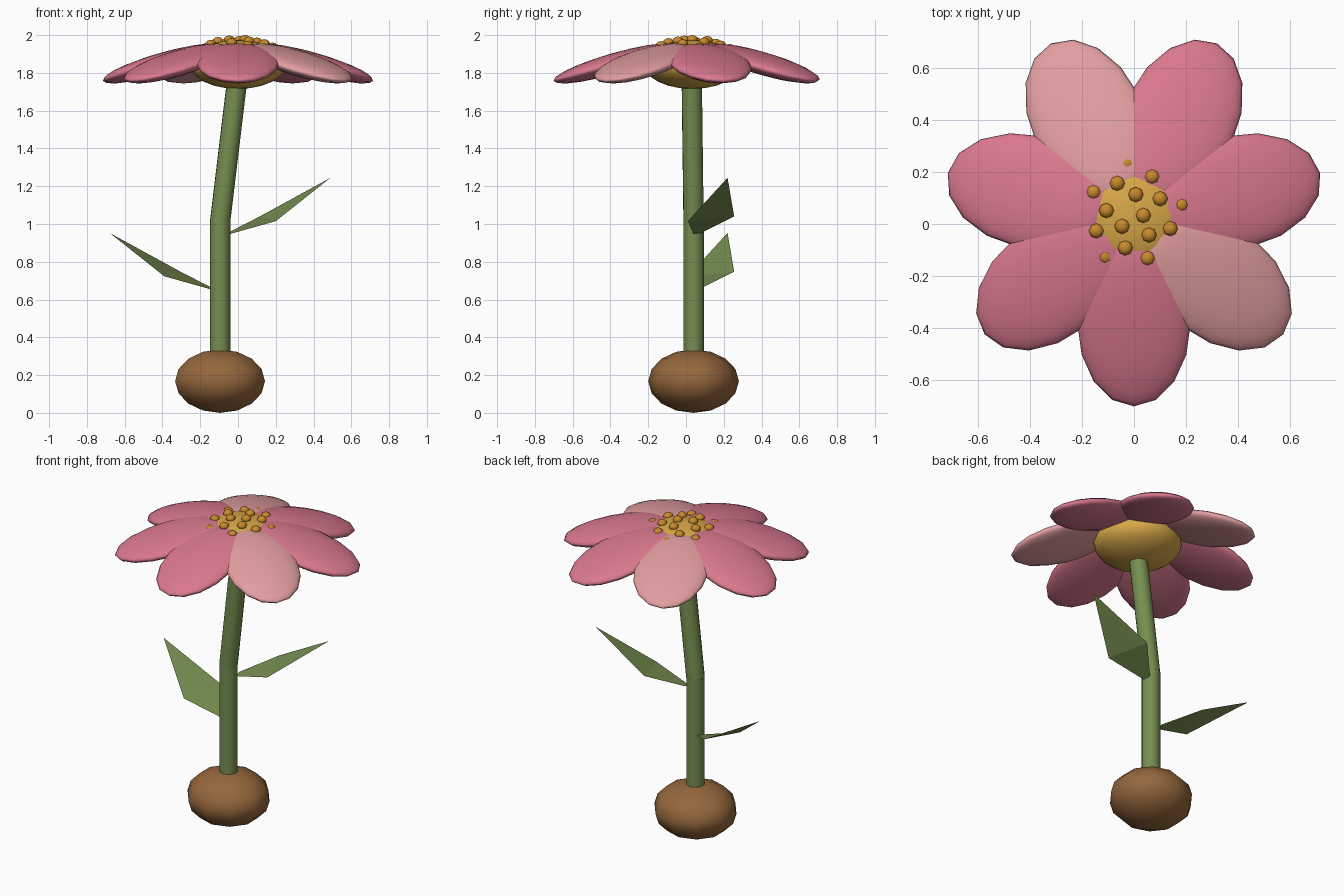
import bpy, math
from mathutils import Vector

cube = bpy.data.objects.get("Cube")
if cube:
    bpy.data.objects.remove(cube, do_unlink=True)


def material(name, r, g, b):
    m = bpy.data.materials.new(name)
    m.use_nodes = True
    m.diffuse_color = (r, g, b, 1)
    m.node_tree.nodes["Principled BSDF"].inputs["Base Color"].default_value = (r, g, b, 1)
    return m


pink = material("rose_pink", 0.70, 0.19, 0.27)
pale = material("pale_pink", 0.76, 0.34, 0.35)
green = material("stem_green", 0.18, 0.27, 0.08)
brown = material("soil_brown", 0.30, 0.135, 0.045)
yellow = material("golden_yellow", 0.68, 0.39, 0.065)
orange = material("pollen_orange", 0.58, 0.25, 0.025)


def finish(name, mat):
    ob = bpy.context.object
    ob.name = name
    ob.data.materials.append(mat)
    bpy.ops.object.shade_smooth_by_angle(angle=math.radians(50))
    return ob


def ellipsoid(name, mat, loc, size, rot=(0, 0, 0), segs=16, rings=10):
    bpy.ops.mesh.primitive_uv_sphere_add(segments=segs, ring_count=rings, radius=1,
                                         location=loc, rotation=rot)
    bpy.context.object.scale = size
    return finish(name, mat)


def rod(name, mat, start, end, radius):
    a, b = Vector(start), Vector(end)
    bpy.ops.mesh.primitive_cylinder_add(vertices=16, radius=radius, depth=(b - a).length,
                                        location=(a + b) / 2)
    bpy.context.object.rotation_euler = (b - a).to_track_quat('Z', 'Y').to_euler()
    return finish(name, mat)


STEM_X, STEM_Y = -0.095, 0.04
HEAD_Y = 0.033

# Soil ball and bent stem
ellipsoid("soil_ball", brown, (STEM_X, STEM_Y, 0.168), (0.25, 0.24, 0.168), segs=10, rings=8)
rod("lower_stem", green, (STEM_X, STEM_Y, 0.2), (STEM_X, STEM_Y, 1.015), 0.054)
rod("upper_stem", green, (STEM_X, STEM_Y, 1.01), (0, 0.03, 1.8), 0.054)

# Leaves: folded blades, offset from the stem axis; the right one is mirrored and lower
blade = [(0.045, 0, 0.945), (0.295, -0.03, 1.015), (0.585, 0.18, 1.245),
         (0.21, 0.215, 1.04), (0.045, 0.045, 0.955)]
for name, side, drop in (("left_leaf", 1, 0), ("right_leaf", -1, 0.292)):
    mesh = bpy.data.meshes.new(name)
    mesh.from_pydata([(STEM_X + side * x, STEM_Y + y, z - drop) for x, y, z in blade],
                     [], [(0, 1, 3, 4)[::side], (1, 2, 3)[::side]])
    mesh.materials.append(green)
    bpy.context.collection.objects.link(bpy.data.objects.new(name, mesh))

# Flower centre
DISC_Z, DISC_R, DISC_H = 1.845, 0.255, 0.13
ellipsoid("flower_centre", yellow, (0, HEAD_Y, DISC_Z), (DISC_R, DISC_R, DISC_H), segs=20, rings=12)

# Ring of seven drooping petals
for i in range(7):
    a = math.radians(-90) + i * math.tau / 7
    ellipsoid(f"petal_{i + 1}", pale if i % 3 == 1 else pink,
              (0.412 * math.cos(a), HEAD_Y + 0.412 * math.sin(a), 1.85),
              (0.335, 0.218, 0.055), (0, math.radians(16), a))

# Pollen dots in a sunflower spiral over the centre
for i in range(18):
    r = 0.0508 * math.sqrt(i + 0.5)
    a = -i * math.radians(137.5)
    z = DISC_Z + DISC_H * math.sqrt(1 - (r / DISC_R) ** 2)
    ellipsoid(f"pollen_{i + 1}", orange, (r * math.cos(a), HEAD_Y + r * math.sin(a), z + 0.004),
              (0.029, 0.029, 0.023), segs=8, rings=6)
